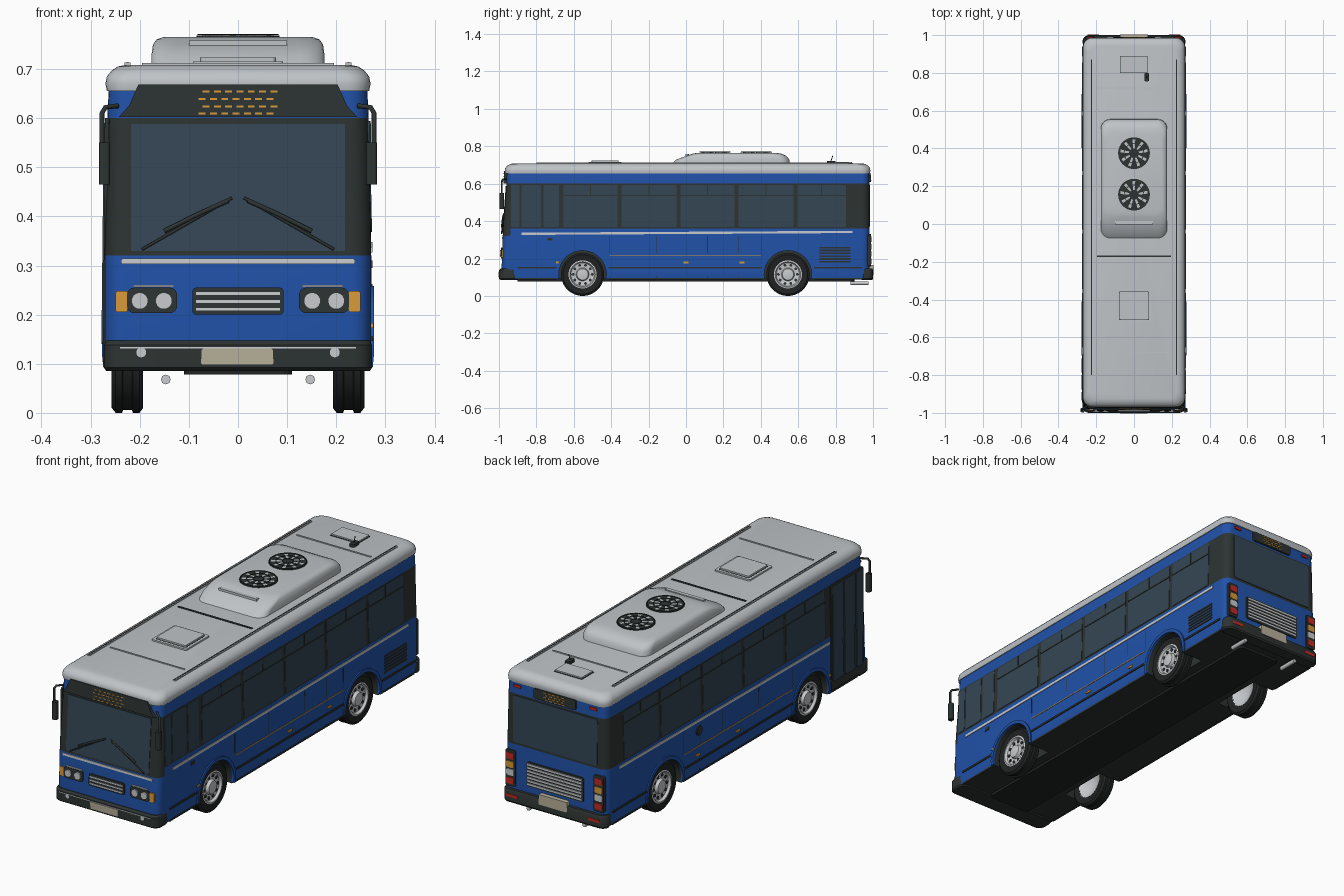
import bpy, bmesh
from math import sin, cos, pi, radians
from mathutils import Vector

cube = bpy.data.objects.get("Cube")
if cube:
    bpy.data.objects.remove(cube)


def material(name, r, g, b):
    m = bpy.data.materials.new(name)
    m.diffuse_color = (r, g, b, 1)
    m.use_nodes = True
    m.node_tree.nodes["Principled BSDF"].inputs["Base Color"].default_value = (r, g, b, 1)
    return m


BLUE = material("body_blue", .015, .085, .40)
DARK = material("dark_trim", .026, .034, .032)
ROOF = material("roof_grey", .52, .55, .57)
GLASS = material("tinted_glass", .034, .061, .089)
SILVER = material("silver", .58, .60, .62)
AMBER = material("amber", .68, .32, .04)
RED = material("lamp_red", .52, .025, .018)
PLATE = material("plate_beige", .48, .44, .33)
TYRE = material("tyre_black", .015, .017, .017)


def finish(bm, name, mats, rule=None):
    bmesh.ops.recalc_face_normals(bm, faces=bm.faces)
    for f in bm.faces:
        f.material_index = rule(f) if rule else 0
    me = bpy.data.meshes.new(name)
    bm.to_mesh(me)
    bm.free()
    for m in mats:
        me.materials.append(m)
    ob = bpy.data.objects.new(name, me)
    bpy.context.collection.objects.link(ob)
    return ob


def smooth(ob, angle=35):
    bpy.ops.object.select_all(action='DESELECT')
    ob.select_set(True)
    bpy.context.view_layer.objects.active = ob
    bpy.ops.object.shade_smooth_by_angle(angle=radians(angle))


def skin(rings, closed=False):
    """Bridge equal loops of points; cap the ends unless closed."""
    bm = bmesh.new()
    loops = [[bm.verts.new(p) for p in ring] for ring in rings]
    n = len(loops[0])
    for a, b in zip(loops, loops[1:] + loops[:1] if closed else loops[1:]):
        for i in range(n):
            j = (i + 1) % n
            bm.faces.new((a[i], a[j], b[j], b[i]))
    if not closed:
        bm.faces.new(loops[0])
        bm.faces.new(loops[-1])
    return bm


def rounded(u0, v0, u1, v1, r=.008, seg=5):
    pts = []
    corners = ((u1 - r, v1 - r), (u0 + r, v1 - r), (u0 + r, v0 + r), (u1 - r, v0 + r))
    for k, (cu, cv) in enumerate(corners):
        for i in range(seg + 1):
            a = (k + i / seg) * pi / 2
            pts.append((cu + r * cos(a), cv + r * sin(a)))
    return pts


def rect(u0, v0, u1, v1):
    return [(u0, v0), (u1, v0), (u1, v1), (u0, v1)]


def loft(name, levels, mats, rule=None):
    """Stack rounded rectangles: (z, half width, front, back, corner radius)."""
    rings = [[(x, y, z) for x, y in rounded(-w, f, w, b, r, 6)] for z, w, f, b, r in levels]
    return finish(skin(rings), name, mats, rule)


def lathe(name, centre, axis, profile, mat, n=32, closed=False):
    k = "xyz".index(axis)
    a, u, v = (Vector([float(i == (k + s) % 3) for i in range(3)]) for s in range(3))
    rings = [[Vector(centre) + a * h + (u * cos(t) + v * sin(t)) * r
              for t in (2 * pi * i / n for i in range(n))] for r, h in profile]
    ob = finish(skin(rings, closed), name, [mat])
    smooth(ob)
    return ob


def disc(name, centre, axis, r, h, mat, n=24):
    return lathe(name, centre, axis, [(r, -h), (r, h)], mat, n)


def tube(name, pts, r, mat):
    cu = bpy.data.curves.new(name, 'CURVE')
    cu.dimensions = '3D'
    cu.bevel_depth, cu.bevel_resolution, cu.use_fill_caps = r, 2, True
    sp = cu.splines.new('POLY')
    sp.points.add(len(pts) - 1)
    for p, c in zip(sp.points, pts):
        p.co = (*c, 1)
    cu.materials.append(mat)
    bpy.context.collection.objects.link(bpy.data.objects.new(name, cu))


SHELL = [(.09, .268, -.985, .98, .04), (.12, .271, -.987, .982, .04),
         (.32, .271, -.98, .982, .04), (.36, .271, -.978, .982, .04),
         (.60, .266, -.96, .98, .04), (.68, .262, -.957, .978, .04)]


def at(z, col):
    z = min(max(z, .09), .68)
    for a, b in zip(SHELL, SHELL[1:]):
        if z <= b[0]:
            return a[col] + (b[col] - a[col]) * (z - a[0]) / (b[0] - a[0])


PLACE = {"front": lambda u, z, d: (u, at(z, 2) - d, z),
         "back": lambda u, z, d: (u, at(z, 3) + d, z),
         "left": lambda u, z, d: (at(z, 1) + d, u, z),
         "right": lambda u, z, d: (-at(z, 1) - d, u, z),
         "top": lambda u, v, d: (u, v, .708 + d)}


def plate(name, pts, side, mat, out=.003, deep=.004):
    return finish(skin([[PLACE[side](u, v, d) for u, v in pts] for d in (-deep, out)]), name, [mat])


# Body shell, with a dark window band and dark front surround
def body_rule(f):
    c = f.calc_center_median()
    low = .32 if c.y < -.9 else .36
    return 1 if c.z < .091 or low < c.z < .6 else 0


body = loft("body", SHELL, [BLUE, DARK], body_rule)
AXLES = (-.553, .545)
for s in (1, -1):
    for y in AXLES:
        cut = disc("arch_cutter", (s * .23, y, .115), "x", .128, .075, BLUE, 48)
        cut.data.materials.append(DARK)
        cut.hide_render = True
        for p in cut.data.polygons:
            p.material_index = 1
        mod = body.modifiers.new("arch", 'BOOLEAN')
        mod.operation, mod.solver, mod.object = 'DIFFERENCE', 'EXACT', cut
        bpy.context.view_layer.objects.active = body
        bpy.ops.object.modifier_apply(modifier=mod.name)
        bpy.data.objects.remove(cut)
smooth(body)
loft("underfloor", [(.078, .11, -.9, .9, .02), (.1, .11, -.9, .9, .02)], [TYRE])

# Roof, bumpers and rooftop unit
smooth(loft("roof", [(.655, .267, -.966, .983, .045), (.67, .27, -.969, .986, .05),
                     (.685, .267, -.966, .983, .05), (.697, .257, -.955, .973, .05),
                     (.705, .245, -.94, .96, .05), (.708, .23, -.925, .945, .05)], [ROOF]), 50)
for name, f, b in (("front_bumper", -1, -.895), ("rear_bumper", .93, 1)):
    smooth(loft(name, [(.085, .268, f + .01, b - .005, .03), (.092, .273, f, b, .035),
                       (.138, .273, f, b, .035), (.147, .268, f + .01, b - .005, .03)], [DARK]), 30)
smooth(loft("roof_cooler", [(.70, .176, -.083, .556, .05), (.73, .176, -.05, .552, .05),
                            (.75, .173, .005, .535, .05), (.76, .166, .035, .51, .05),
                            (.765, .152, .06, .48, .05)], [ROOF]), 50)
plate("cooler_louvre", rect(-.1, -.002, .1, .016), "top", ROOF, .05)
for y in (.155, .375):
    disc("fan_well", (0, y, .766), "z", .084, .002, DARK, 40)
    for r in (.078, .05, .022):
        lathe("fan_ring", (0, y, .769), "z", [(r, 0), (r + .004, 0), (r + .004, .002), (r, .002)],
              DARK, 40, True)
    for i in range(9):
        a = 2 * pi * i / 9
        wedge = [(r * cos(a + t), y + r * sin(a + t))
                 for r, t in ((.025, 0), (.073, .08), (.073, .3), (.025, .35))]
        plate("fan_blade", wedge, "top", ROOF, .061, -.057)

# Roof fittings
plate("hatch_frame", rounded(-.092, -.52, .092, -.345), "top", ROOF, .007)
plate("hatch_gap", rounded(-.08, -.508, .08, -.357), "top", DARK, .0075)
plate("hatch_lid", rounded(-.077, -.505, .077, -.36), "top", ROOF, .015)
plate("rear_vent_gap", rect(-.075, .80, .072, .89), "top", DARK, .002)
plate("rear_vent", rect(-.072, .803, .069, .887), "top", ROOF, .008)
plate("aerial_base", rounded(.055, .755, .08, .80), "top", DARK, .014)
tube("aerial", [(.067, .775, .72), (.067, .785, .75)], .002, DARK)
plate("roof_seam", rect(-.195, -.176, .195, -.166), "top", DARK)
for y in (.72, -.68):
    plate("roof_rib", rect(-.195, y - .003, .195, y + .003), "top", ROOF, .004)
for s in (1, -1):
    for off, mat, h in ((.006, ROOF, .005), (.002, DARK, .006)):
        plate("roof_rail", rect(s * .225 - off, -.8, s * .225 + off, .87), "top", mat, h)


def display(name, side, z0, z1, out, columns):
    # Rows of staggered lit dashes
    for j in range(4):
        z = z0 + (z1 - z0) * j / 3
        for i in range(columns):
            u = (i - (columns - 1) / 2) * .023 + (j % 2) * .008 - .004
            plate(name, rect(u - .007, z - .002, u + .007, z + .002), side, AMBER, out)


# Front face
plate("front_sign", [(-.243, .602), (.243, .602), (.222, .625), (.203, .668), (-.203, .668), (-.222, .625)],
      "front", DARK, .015)
display("front_sign_dash", "front", .609, .654, .017, 7)
plate("windscreen", rect(-.218, .33, .218, .588), "front", GLASS)
plate("front_stripe", rounded(-.238, .303, .238, .314, .004), "front", SILVER, .004)
plate("front_grille", rounded(-.093, .2, .093, .255), "front", DARK, .006)
for z in (.211, .227, .243):
    plate("front_slat", rect(-.086, z - .003, .086, z + .003), "front", SILVER, .009)
plate("front_number_plate", rounded(-.075, .098, .072, .131, .004), "front", PLATE, .017)
plate("bumper_line", rect(-.24, .131, .24, .134), "front", SILVER, .0145)
for s in (1, -1):
    plate("lamp_surround", rounded(s * .175 - .051, .203, s * .175 + .051, .255, .015), "front", DARK, .006)
    plate("lamp_brow", rect(s * .172 - .042, .256, s * .172 + .042, .26), "front", SILVER, .006)
    plate("indicator", rounded(s * .237 - .012, .205, s * .237 + .012, .248, .004), "front", AMBER, .004, .03)
    for x in (.151, .2):
        disc("headlamp", (s * x, -.99, .228), "y", .017, .005, SILVER)
    disc("fog_lamp", (s * .197, -.998, .123), "y", .01, .003, SILVER)
    tube("wiper_arm", [(s * .15, -.985, .37), (s * .08, -.981, .405), (s * .02, -.977, .432)], .0045, DARK)
    tube("wiper_blade", [(s * .195, -.986, .333), (s * .012, -.976, .438)], .003, DARK)
    # Wing mirror
    tube("mirror_arm", [(s * .245, -.96, .625), (s * .27, -.98, .622), (s * .277, -.985, .61),
                        (s * .277, -.985, .54)], .005, DARK)
    head = finish(skin([[(s * .272 + u, v, z) for u, v in rounded(-.011, -.997, .011, -.973, .006)]
                        for z in (.465, .55)]), "wing_mirror", [DARK])
    smooth(head)

# Rear face
plate("rear_window", rounded(-.222, .372, .222, .592, .012), "back", GLASS)
plate("rear_sign", rounded(-.11, .608, .11, .656), "back", DARK, .009)
display("rear_sign_dash", "back", .616, .648, .011, 5)
plate("rear_grille", rounded(-.15, .18, .15, .297), "back", DARK, .004)
for i in range(7):
    z = .192 + i * .0155
    plate("rear_slat", rect(-.143, z - .004, .143, z + .004), "back", SILVER, .008)
plate("rear_number_plate", rounded(-.075, .118, .075, .166, .004), "back", PLATE, .021)
for s in (1, -1):
    plate("tail_surround", rounded(s * .232 - .026, .158, s * .232 + .026, .33), "back", DARK, .006, .03)
    for z, mat in ((.185, RED), (.225, SILVER), (.262, AMBER), (.302, RED)):
        plate("tail_lamp", rounded(s * .232 - .02, z - .015, s * .232 + .02, z + .015), "back", mat, .01)
    plate("rear_reflector", rect(s * .215 - .03, .112, s * .215 + .03, .126), "back", RED, .02)
    plate("rear_marker", rect(s * .2 - .018, .632, s * .2 + .018, .644), "back", RED, .006)
    tube("exhaust", [(s * .147, .88, .068), (s * .147, .975, .068)], .01, SILVER)

# Flanks
PILLARS = (-.665, -.355, -.04, .27, .585, .865)
for side in ("left", "right"):
    for a, b in zip(PILLARS, PILLARS[1:]):
        plate("side_window", rounded(a + .01, .368, b - .01, .594), side, GLASS, .002)
        plate("window_bar", rect(a + .01, .533, b - .01, .539), side, DARK, .004)
        plate("window_post", rect((a + b) / 2 - .003, .536, (a + b) / 2 + .003, .594), side, DARK, .004)
    plate("side_stripe", [(-.69 if side == "right" else -.88, .326), (.89, .336), (.89, .348),
                          (-.69 if side == "right" else -.88, .338)], side, SILVER)
    plate("gold_line", rect(-.41, .215, .4, .219), side, AMBER, .002)
    for a, b in ((-.9, -.69), (-.415, .405), (.685, .94)):
        plate("skirt_strip", rect(a, .146, b, .155), side, DARK, .004)
        plate("sill", rect(a, .088, b, .096), side, DARK, .003)
    for y in (-.41, -.16, .115, .28, .405):
        plate("panel_seam", rect(y - .0015, .096, y + .0015, .32), side, DARK, .001)
    for y in (-.68, 0, .3):
        plate("side_marker", rect(y - .014, .173, y + .014, .183), side, AMBER, .005)
    for y in AXLES:
        arc = [(y + r * cos(t), .115 + r * sin(t)) for r, ts in ((.127, 1), (.143, -1))
               for t in [radians(-9 + 198 * i / 24) for i in range(25)][::ts]]
        plate("arch_lip", arc, side, BLUE, .006)

# Driver side: front panes and engine vent
for a, b in ((-.935, -.89), (-.88, -.775), (-.762, -.68)):
    plate("cab_window", rounded(a, .368, b, .594), "left", GLASS, .002)
for i in range(6):
    plate("engine_vent", rect(.715, .178 + i * .015, .88, .187 + i * .015), "left", DARK)
plate("cab_latch", rect(-.74, .295, -.715, .31), "left", DARK)

# Kerb side: entrance door and filler cap
plate("door_frame", rounded(-.945, .1, -.7, .6), "right", DARK, .005)
for a, b in ((-.935, -.89), (-.875, -.80), (-.787, -.712)):
    plate("door_glass", rounded(a, .14, b, .59), "right", GLASS, .007)
disc("filler_cap", (-.271, .29, .29), "x", .022, .004, DARK)

# Wheels
for s in (1, -1):
    for y in AXLES:
        c = (s * .225, y, .115)
        lathe("tyre", c, "x", [(.072, -.028), (.105, -.032), (.115, -.024), (.115, -.011), (.109, -.009),
                               (.109, .009), (.115, .011), (.115, .024), (.105, .032), (.072, .028)], TYRE, 48, True)
        lathe("rim", c, "x", [(.02, s * -.006), (.066, s * -.022), (.074, s * -.029), (.075, s * .029),
                              (.068, s * .031), (.062, s * .02), (.035, s * .016), (.03, s * .03), (.012, s * .033)],
              SILVER, 40)
        for i in range(10):
            a = 2 * pi * i / 10
            disc("rim_hole", (s * .244, y + .051 * cos(a), .115 + .051 * sin(a)), "x", .0075, .003, DARK, 12)
